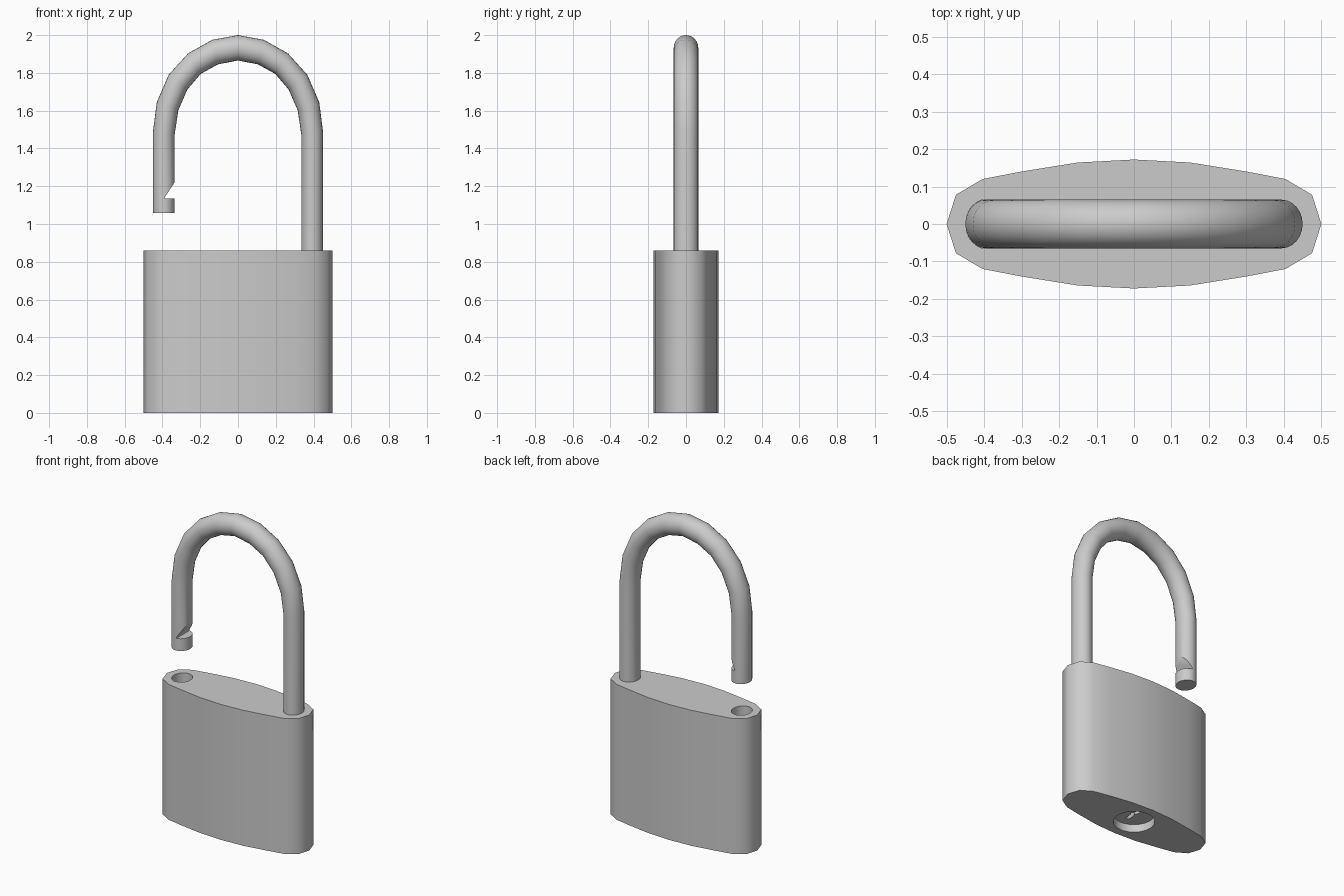
import bpy, bmesh
from math import cos, sin, pi, radians

if "Cube" in bpy.data.objects:
    bpy.data.objects.remove(bpy.data.objects["Cube"])


def make_object(name, bm):
    bmesh.ops.recalc_face_normals(bm, faces=bm.faces)
    mesh = bpy.data.meshes.new(name)
    bm.to_mesh(mesh)
    bm.free()
    obj = bpy.data.objects.new(name, mesh)
    bpy.context.collection.objects.link(obj)
    return obj


def loft(name, rings):
    """Skin a list of equal-length closed rings and cap both ends."""
    bm = bmesh.new()
    rows = [[bm.verts.new(p) for p in ring] for ring in rings]
    n = len(rows[0])
    for a, b in zip(rows, rows[1:]):
        for i in range(n):
            j = (i + 1) % n
            bm.faces.new((a[i], a[j], b[j], b[i]))
    bm.faces.new(rows[0])
    bm.faces.new(rows[-1])
    return make_object(name, bm)


def prism(name, outline, z0, z1):
    return loft(name, [[(x, y, z) for x, y in outline] for z in (z0, z1)])


def ellipse(cx, rx, ry, n):
    return [(cx + rx * cos(2 * pi * i / n), ry * sin(2 * pi * i / n)) for i in range(n)]


def activate(obj):
    bpy.ops.object.select_all(action='DESELECT')
    obj.select_set(True)
    bpy.context.view_layer.objects.active = obj


def cut(obj, cutter):
    cutter.hide_render = True
    mod = obj.modifiers.new("cut", 'BOOLEAN')
    mod.operation, mod.solver, mod.object = 'DIFFERENCE', 'EXACT', cutter
    activate(obj)
    bpy.ops.object.modifier_apply(modifier=mod.name)
    bpy.data.objects.remove(cutter, do_unlink=True)


def smooth(obj, angle):
    activate(obj)
    bpy.ops.object.shade_smooth_by_angle(angle=radians(angle))


# Lock body: faceted oval extruded upward
quarter = [(0.5, 0), (0.475, 0.078), (0.404, 0.12), (0.3, 0.14), (0.15, 0.164), (0, 0.172)]
upper = quarter + [(-x, y) for x, y in quarter[-2::-1]]
outline = upper + [(x, -y) for x, y in upper[-2:0:-1]]
body = prism("lock_body", outline, 0, 0.86)

# Shackle socket, key plug recess and zigzag keyway
cut(body, prism("socket_cutter", ellipse(-0.392, 0.058, 0.066, 24), 0.62, 0.95))
cut(body, prism("plug_cutter", ellipse(0, 0.12, 0.12, 32), -0.1, 0.05))
keyway = [(-0.012, -0.068), (0.012, -0.068), (0.012, -0.02), (0.022, 0.0), (0.012, 0.02),
          (0.012, 0.068), (-0.012, 0.068), (-0.012, 0.015), (-0.002, 0.0), (-0.012, -0.02)]
cut(body, prism("keyway_cutter", keyway, 0.02, 0.13))
smooth(body, 42)

# Shackle: outer and inner edge of the bow, from one leg to the crown
half = [((0.45, 1.49), (0.335, 1.475)), ((0.43, 1.645), (0.316, 1.602)),
        ((0.367, 1.79), (0.268, 1.712)), ((0.265, 1.903), (0.197, 1.795)),
        ((0.137, 1.975), (0.106, 1.845)), ((0, 2.0), (0, 1.866))]
stations = [((0.45, 0.6), (0.335, 0.6))] + half
stations += [((-o[0], o[1]), (-i[0], i[1])) for o, i in half[-2::-1]]
stations.append(((-0.45, 1.057), (-0.335, 1.057)))


def ring(outer, inner, n=24):
    cx, cz = (outer[0] + inner[0]) / 2, (outer[1] + inner[1]) / 2
    ax, az = (outer[0] - inner[0]) / 2, (outer[1] - inner[1]) / 2
    pts = []
    for k in range(n):
        a = 2 * pi * k / n
        pts.append((cx + ax * cos(a), 0.065 * sin(a), cz + az * cos(a)))
    return pts


shackle = loft("shackle", [ring(o, i) for o, i in stations])

# Latch notch on the inside of the free leg
notch = [(-0.387, 1.135), (-0.28, 1.135), (-0.28, 1.31), (-0.335, 1.222), (-0.387, 1.142)]
cut(shackle, loft("notch_cutter", [[(x, y, z) for x, z in notch] for y in (-0.1, 0.1)]))
smooth(shackle, 35)
